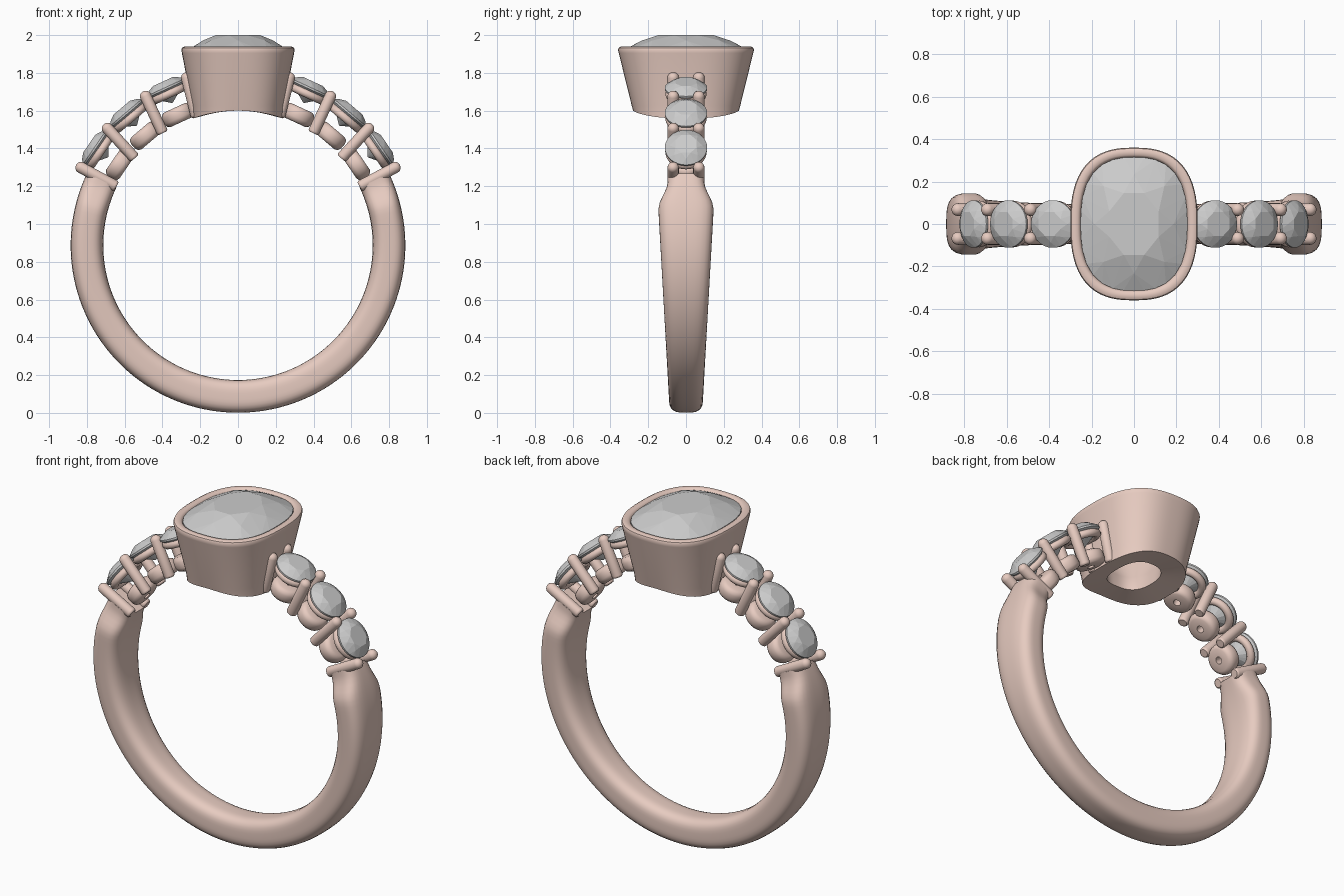
import bpy, bmesh
from math import sin, cos, pi, radians, sqrt
from mathutils import Matrix, Vector

if "Cube" in bpy.data.objects:
    bpy.data.objects.remove(bpy.data.objects["Cube"])

ZC, R_IN, R_OUT = 0.887, 0.713, 0.886      # finger-hole centre height, inner and outer radius

metal = bpy.data.materials.new("rose_metal")
metal.diffuse_color = (0.80, 0.60, 0.53, 1)
metal.use_nodes = True
metal.node_tree.nodes["Principled BSDF"].inputs["Base Color"].default_value = metal.diffuse_color


def finish(name, bm, mat=None, smooth=True, matrix=None):
    bmesh.ops.recalc_face_normals(bm, faces=bm.faces[:])
    me = bpy.data.meshes.new(name)
    bm.to_mesh(me)
    bm.free()
    ob = bpy.data.objects.new(name, me)
    bpy.context.collection.objects.link(ob)
    if matrix:
        ob.matrix_world = matrix
    if mat:
        me.materials.append(mat)
    if smooth:
        bpy.ops.object.select_all(action='DESELECT')
        ob.select_set(True)
        bpy.context.view_layer.objects.active = ob
        bpy.ops.object.shade_smooth_by_angle(angle=radians(40))
    return ob


def loft(name, loops, caps=True, cyclic=False, matrix=None):
    """Skin a list of equal-length closed loops."""
    bm = bmesh.new()
    rings = [[bm.verts.new(p) for p in lp] for lp in loops]
    pairs = list(zip(rings, rings[1:])) + ([(rings[-1], rings[0])] if cyclic else [])
    for a, b in pairs:
        for i in range(len(a)):
            j = (i + 1) % len(a)
            bm.faces.new((a[i], a[j], b[j], b[i]))
    if caps and not cyclic:
        bm.faces.new(rings[0])
        bm.faces.new(rings[-1])
    return finish(name, bm, metal, True, matrix)


def oval(rx, ry, n, e=2.0, phase=0.0):
    """Superellipse points; e=2 is an ellipse, higher is squarer."""
    pts = []
    for i in range(n):
        t = 2 * pi * (i + phase) / n
        c, s = cos(t), sin(t)
        k = (abs(c) ** e + abs(s) ** e) ** (-1 / e)
        pts.append((rx * c * k, ry * s * k))
    return pts


def lathe(name, profile, matrix, cyclic=False, n=24):
    return loft(name, [[(x, y, z) for x, y in oval(r, r, n)] for r, z in profile],
                cyclic=cyclic, matrix=matrix)


def gem(name, rx, ry, crown, pavilion, table, e, matrix):
    """Brilliant-cut stone as the hull of table, crown, girdle and pavilion points."""
    bm = bmesh.new()
    mid = (1 + table) / 2
    layers = [(table, crown, 8, 0.5), (mid, crown * 0.62, 8, 0), (1, 0.004, 32, 0),
              (1, -0.006, 32, 0), (0.55, -pavilion * 0.52, 8, 0.5), (0.03, -pavilion, 8, 0)]
    for s, z, n, ph in layers:
        for x, y in oval(rx * s, ry * s, n, e, ph):
            bm.verts.new((x, y, z))
    res = bmesh.ops.convex_hull(bm, input=bm.verts[:])
    loose = [v for v in bm.verts if not v.link_faces]
    bmesh.ops.delete(bm, geom=loose, context='VERTS')
    return finish(name, bm, None, False, matrix)


def radial(a, r, y=0.0):
    """Frame at angle a on the ring, local z pointing outward."""
    return Matrix.Translation((r * cos(a), y, ZC + r * sin(a))) @ Matrix.Rotation(pi / 2 - a, 4, 'Y')


# Band: widens toward the shoulders, then necks in under the first stones
def half_width(z):
    w = 0.085 + 0.060 * min(z, 1.05) / 1.05
    t = min(max((z - 1.08) / 0.13, 0), 1)
    return w + (0.098 - w) * t * t * (3 - 2 * t)


loops = []
STEPS = 120
for i in range(STEPS + 1):
    a = radians(25.5 - 231 * i / STEPS)
    w = half_width(ZC + 0.8 * sin(a))
    rm, rt = (R_IN + R_OUT) / 2, (R_OUT - R_IN) / 2
    loops.append([((rm + u) * cos(a), v, ZC + (rm + u) * sin(a)) for u, v in oval(rt, w, 36, 3.3)])
loft("band", loops)


# Centre bezel: tapered cushion cup, its foot curved to the finger hole
def cup_loop(rx, ry, z, e=2.6):
    return [(x, y, ZC + sqrt(R_IN ** 2 - x * x) if z is None else z) for x, y in oval(rx, ry, 72, e)]


cup = [(0.238, 0.280, None), (0.243, 0.287, 1.625), (0.297, 0.356, 1.905), (0.300, 0.360, 1.922),
       (0.296, 0.356, 1.933), (0.285, 0.345, 1.939), (0.265, 0.325, 1.937), (0.255, 0.317, 1.930),
       (0.250, 0.312, 1.915), (0.248, 0.310, 1.880), (0.130, 0.160, 1.680), (0.120, 0.150, None)]
loft("centre_bezel", [cup_loop(*c) for c in cup], cyclic=True)

# Centre stone
gem("centre_stone", 0.252, 0.315, 0.075, 0.22, 0.48, 2.6, Matrix.Translation((0, 0, 1.925)))

# Shoulders: three round stones per side, held between four pairs of posts
POSTS = [(25.8, 26.4), (40.2, 42.0), (56.2, 58.4), (72.1, 73.1)]
STONES = [34.3, 49.8, 65.3]
for side, label in ((1, "right"), (-1, "left")):
    for k, deg in enumerate(STONES):
        a = radians(deg if side > 0 else 180 - deg)
        gem(f"{label}_stone_{k}", 0.112, 0.112, 0.038, 0.085, 0.55, 2, radial(a, 0.916))
        # upper seat ring under the girdle
        ring = [(0.088 + 0.022 * cos(t * pi / 6), 0.022 * sin(t * pi / 6)) for t in range(12)]
        lathe(f"{label}_seat_ring_{k}", ring, radial(a, 0.882), True, 32)
        # lower collar with a small drilled hole
        collar = [(0.020, -0.044), (0.062, -0.044), (0.078, -0.036), (0.086, -0.018), (0.086, 0.014),
                  (0.078, 0.032), (0.062, 0.040), (0.020, 0.040)]
        lathe(f"{label}_collar_{k}", collar, radial(a, 0.762), True, 32)
    for k, (d0, d1) in enumerate(POSTS):
        for y in (-0.068, 0.068):
            p0, p1 = [Vector((side * r * cos(radians(d)), y, ZC + r * sin(radians(d))))
                      for d, r in ((d0, 0.715), (d1, 0.957))]
            length = (p1 - p0).length
            m = Matrix.Translation(p0) @ (p1 - p0).to_track_quat('Z', 'Y').to_matrix().to_4x4()
            R = 0.030
            prof = [(R * 0.75, 0), (R * 0.95, 0.005), (R, 0.012)]
            prof += [(R * cos(t), length - R * 0.9 + R * 0.9 * sin(t)) for t in (0, 0.4, 0.8, 1.15, 1.45)]
            lathe(f"{label}_post_{k}_{'front' if y < 0 else 'back'}", prof, m, n=20)
